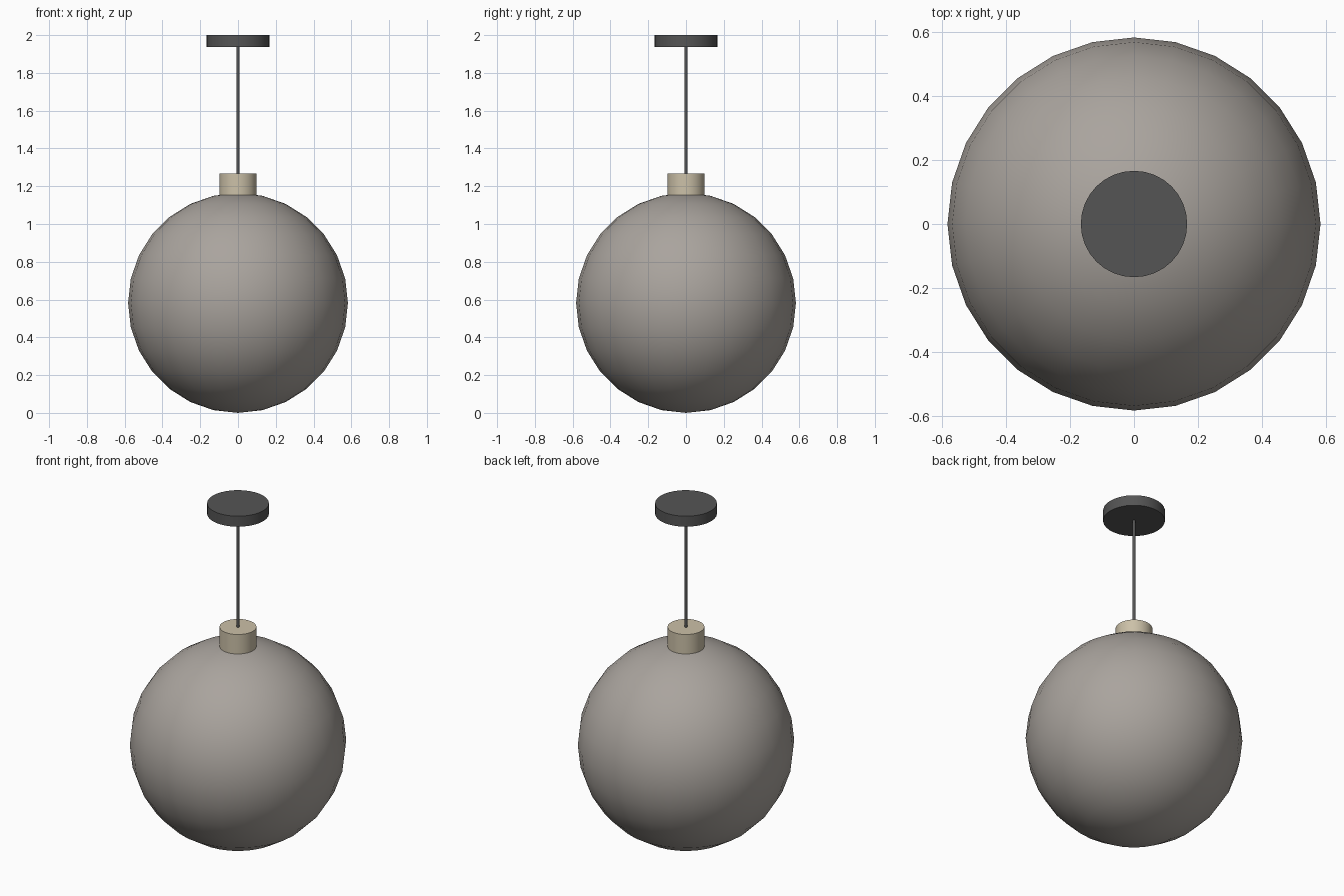
import bpy
from math import radians

if "Cube" in bpy.data.objects:
    bpy.data.objects.remove(bpy.data.objects["Cube"])


def material(name, rgb):
    m = bpy.data.materials.new(name)
    m.diffuse_color = (*rgb, 1)
    m.use_nodes = True
    m.node_tree.nodes["Principled BSDF"].inputs["Base Color"].default_value = m.diffuse_color
    return m


def finish(name, mat):
    ob = bpy.context.object
    ob.name = name
    ob.data.materials.append(mat)
    bpy.ops.object.shade_smooth_by_angle(angle=radians(35))
    return ob


def cylinder(name, radius, z0, z1, sides, mat):
    bpy.ops.mesh.primitive_cylinder_add(
        vertices=sides, radius=radius, depth=z1 - z0, location=(0, 0, (z0 + z1) / 2))
    return finish(name, mat)


dark = material("dark_metal", (0.09, 0.09, 0.09))
beige = material("beige_metal", (0.60, 0.53, 0.39))
smoke = material("smoked_glass", (0.40, 0.37, 0.34))

# Glass globe
R = 0.582
bpy.ops.mesh.primitive_uv_sphere_add(segments=28, ring_count=14, radius=R, location=(0, 0, R))
finish("globe_shade", smoke)

# Socket cap, cord and ceiling plate
cylinder("socket_cap", 0.099, 1.135, 1.268, 32, beige)
cylinder("cord", 0.008, 1.25, 1.95, 12, dark)
cylinder("ceiling_plate", 0.166, 1.938, 2.0, 32, dark)
